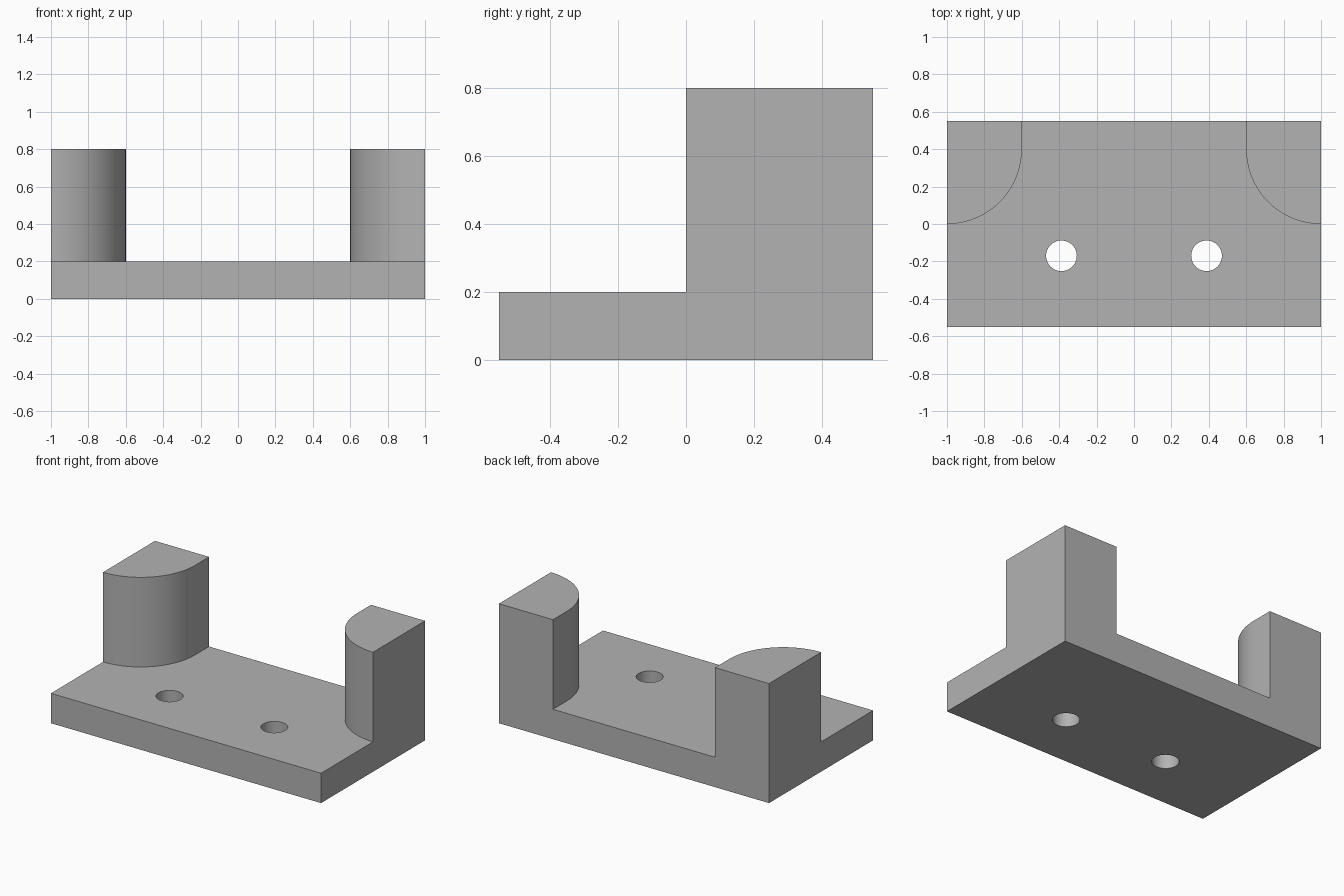
import bpy
import bmesh
from math import sin, cos, pi, radians

cube = bpy.data.objects.get("Cube")
if cube:
    bpy.data.objects.remove(cube, do_unlink=True)

# Overall dimensions
HALF_X, HALF_Y = 1.0, 0.55
PLATE_TOP, POST_TOP = 0.2, 0.8
POST_RADIUS = 0.4
HOLE_X, HOLE_Y, HOLE_RADIUS = 0.388, -0.17, 0.082

grey = bpy.data.materials.new("plain grey")
grey.use_nodes = True
colour = (0.45, 0.45, 0.45, 1)
grey.diffuse_color = colour
grey.node_tree.nodes["Principled BSDF"].inputs["Base Color"].default_value = colour


def prism(name, outline, bottom, top):
    """Extrude a flat outline straight up into a closed solid."""
    bm = bmesh.new()
    face = bm.faces.new([bm.verts.new((x, y, bottom)) for x, y in outline])
    raised = bmesh.ops.extrude_face_region(bm, geom=[face])["geom"]
    verts = [v for v in raised if isinstance(v, bmesh.types.BMVert)]
    bmesh.ops.translate(bm, verts=verts, vec=(0, 0, top - bottom))
    bmesh.ops.recalc_face_normals(bm, faces=bm.faces)
    mesh = bpy.data.meshes.new(name)
    bm.to_mesh(mesh)
    bm.free()
    mesh.materials.append(grey)
    obj = bpy.data.objects.new(name, mesh)
    bpy.context.collection.objects.link(obj)
    return obj


def arc(cx, cy, radius, start, end, steps):
    angles = [start + (end - start) * i / steps for i in range(steps + 1)]
    return [(cx + radius * cos(a), cy + radius * sin(a)) for a in angles]


# Base plate
corners = [(-HALF_X, -HALF_Y), (HALF_X, -HALF_Y), (HALF_X, HALF_Y), (-HALF_X, HALF_Y)]
body = prism("bracket_body", corners, 0, PLATE_TOP)

# Rear corner posts with a rounded inner front, and the two screw holes
post_outline = arc(-HALF_X, HALF_Y - 0.15, POST_RADIUS, -pi / 2, 0, 32)
post_outline += [(POST_RADIUS - HALF_X, HALF_Y), (-HALF_X, HALF_Y)]
hole_outline = arc(-HOLE_X, HOLE_Y, HOLE_RADIUS, 0, 2 * pi, 48)[:-1]
helpers = []
for side, label in ((1, "right"), (-1, "left")):
    post = prism(label + "_post", [(side * x, y) for x, y in post_outline], 0, POST_TOP)
    hole = prism(label + "_hole_cutter", [(side * x, y) for x, y in hole_outline], -0.1, 0.4)
    for part, operation in ((post, "UNION"), (hole, "DIFFERENCE")):
        part.hide_render = True
        mod = body.modifiers.new(part.name, "BOOLEAN")
        mod.object, mod.operation, mod.solver = part, operation, "EXACT"
        helpers.append(part)

# Clean seams between coplanar faces
clean = body.modifiers.new("clean_seams", "DECIMATE")
clean.decimate_type = "DISSOLVE"
clean.angle_limit = radians(0.2)

# Bake the solid, drop the helpers and smooth only the round walls
bpy.ops.object.select_all(action="DESELECT")
body.select_set(True)
bpy.context.view_layer.objects.active = body
bpy.ops.object.convert(target="MESH")
for part in helpers:
    bpy.data.objects.remove(part, do_unlink=True)
bpy.ops.object.shade_smooth_by_angle(angle=radians(30))
